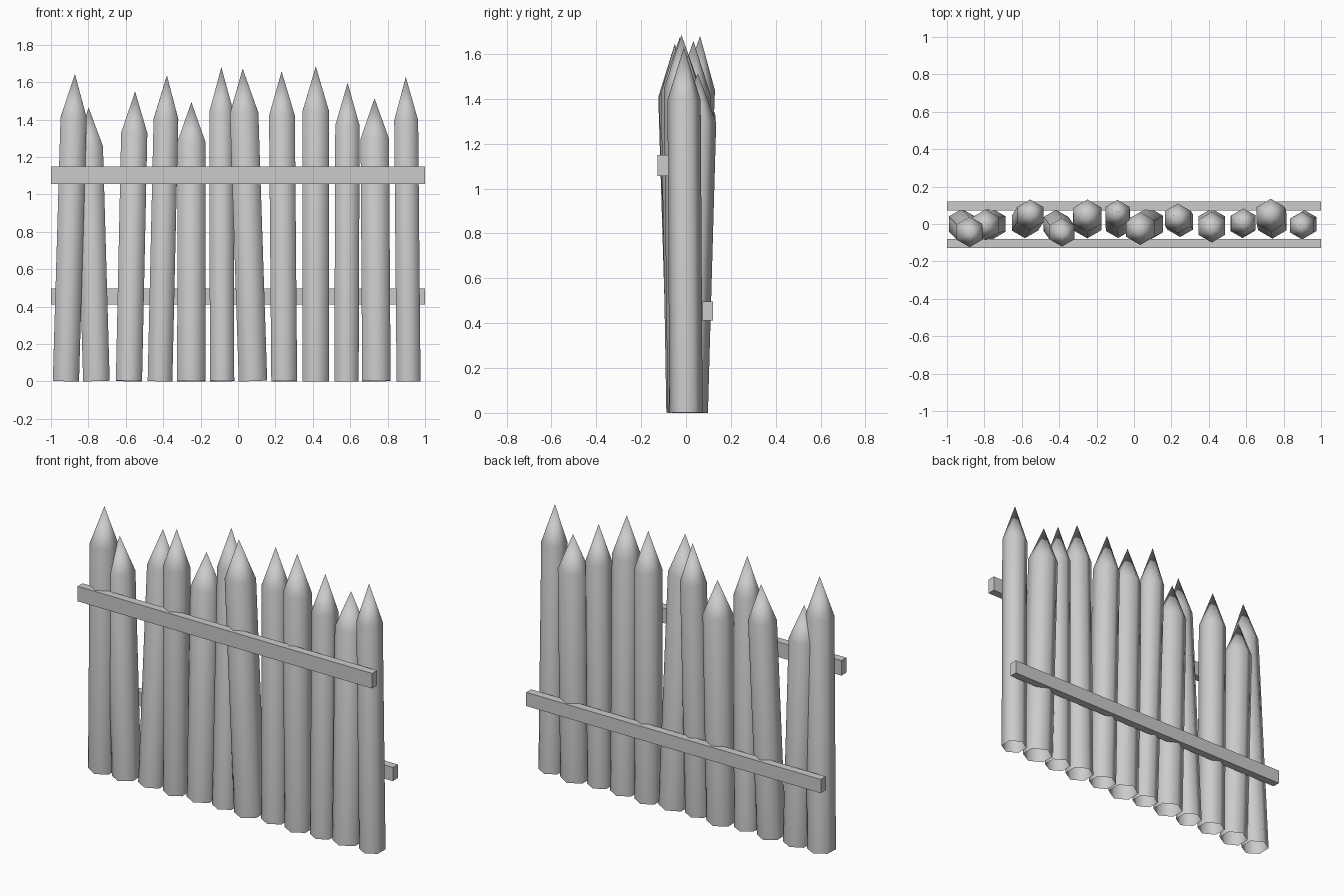
import bpy, bmesh
from mathutils import Vector, Matrix
from math import pi

if "Cube" in bpy.data.objects:
    bpy.data.objects.remove(bpy.data.objects["Cube"])

SHOULDER = 0.857  # fraction of the stake's length where the point starts


def add_object(name, bm, smooth):
    bmesh.ops.recalc_face_normals(bm, faces=bm.faces[:])
    for f in bm.faces:
        f.smooth = smooth
    mesh = bpy.data.meshes.new(name)
    bm.to_mesh(mesh)
    bm.free()
    ob = bpy.data.objects.new(name, mesh)
    bpy.context.collection.objects.link(ob)
    return ob


def stake(i, base, tip, width):
    """Six-sided leaning stake with a pointed top and an open bottom."""
    base, tip = Vector(base), Vector(tip)
    axis = tip - base
    r = width / 2 / 0.866
    tilt = Vector((0, 0, 1)).rotation_difference(axis.normalized()).to_matrix().to_4x4()
    bm = bmesh.new()
    rings = []
    for t in (0, SHOULDER):
        place = Matrix.Translation(base + axis * t) @ tilt
        rings.append([bm.verts.new(place @ (Matrix.Rotation(k * pi / 3, 3, 'Z') @ Vector((0, r, 0))))
                      for k in range(6)])
    top = bm.verts.new(tip)
    low, high = rings
    for k in range(6):
        n = (k + 1) % 6
        bm.faces.new((low[k], low[n], high[n], high[k]))
        bm.faces.new((high[k], high[n], top))
    # rest the lowest corner on the ground
    drop = min(v.co.z for v in low)
    for v in low:
        v.co.z -= drop
    add_object(f"stake_{i:02d}", bm, True)


def rail(name, y0, y1, z0, z1):
    bm = bmesh.new()
    bmesh.ops.create_cube(bm, size=1)
    bmesh.ops.scale(bm, vec=(2, y1 - y0, z1 - z0), verts=bm.verts)
    bmesh.ops.translate(bm, vec=(0, (y0 + y1) / 2, (z0 + z1) / 2), verts=bm.verts)
    add_object(name, bm, False)


# Stakes: base x, base y, tip x, tip y, tip z, width
stakes = [
    (-0.920, 0.00, -0.872, -0.050, 1.645, 0.140),
    (-0.757, 0.00, -0.799, -0.005, 1.465, 0.142),
    (-0.583, 0.005, -0.550, 0.058, 1.550, 0.140),
    (-0.417, 0.00, -0.380, -0.052, 1.637, 0.132),
    (-0.250, 0.01, -0.249, 0.050, 1.493, 0.150),
    (-0.085, 0.00, -0.089, 0.063, 1.680, 0.130),
    (0.080, 0.00, 0.025, -0.028, 1.673, 0.152),
    (0.247, 0.01, 0.233, 0.033, 1.658, 0.138),
    (0.415, 0.00, 0.416, -0.020, 1.685, 0.142),
    (0.580, 0.00, 0.586, 0.010, 1.597, 0.130),
    (0.740, 0.01, 0.730, 0.053, 1.513, 0.152),
    (0.912, 0.00, 0.897, -0.010, 1.628, 0.128),
]
for i, (bx, by, tx, ty, tz, w) in enumerate(stakes, 1):
    stake(i, (bx, by, 0.003), (tx, ty, tz), w)

# Cross rails
rail("front_rail", -0.127, -0.079, 1.057, 1.149)
rail("back_rail", 0.073, 0.121, 0.412, 0.496)
